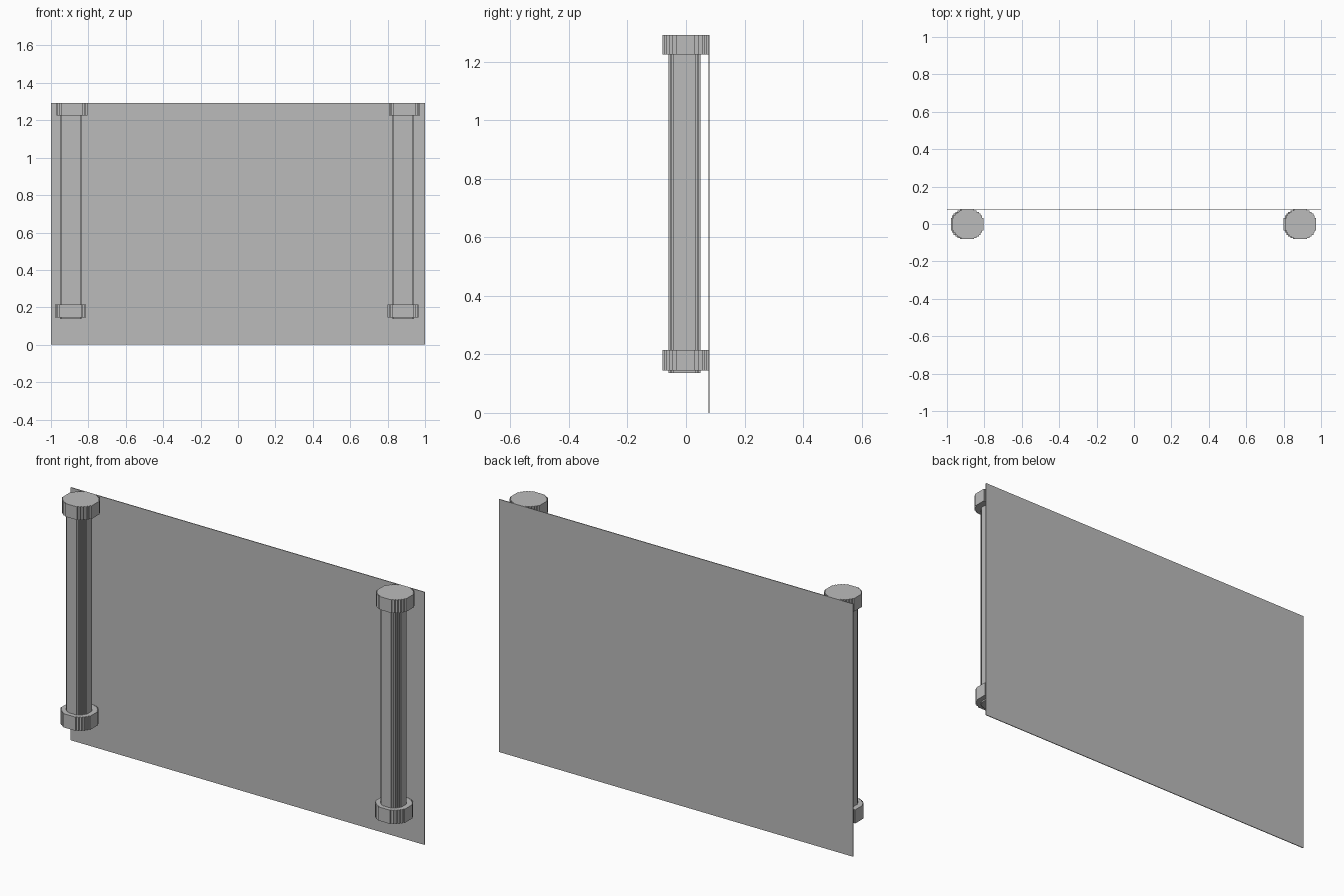
import bpy
import bmesh
from math import cos, sin, radians

default = bpy.data.objects.get("Cube")
if default:
    bpy.data.objects.remove(default, do_unlink=True)

grey = bpy.data.materials.new("plain grey")
grey.use_nodes = True
colour = (0.5, 0.5, 0.5, 1)
grey.diffuse_color = colour
grey.node_tree.nodes["Principled BSDF"].inputs["Base Color"].default_value = colour


def stepped_circle(rx, ry, steps=4):
    """Outline of a circle whose diagonals are cut into small square steps."""
    start, end = 24, 66
    angles = [radians(start + (end - start) * i / steps) for i in range(steps + 1)]
    quarter = [(1.0, sin(angles[0]))]
    for a, b in zip(angles, angles[1:]):
        quarter += [(cos(a), sin(a)), (cos(a), sin(b))]
    quarter += [(cos(angles[-1]), sin(angles[-1])), (cos(angles[-1]), 1.0)]
    # drop doubled corners, then mirror into the other quadrants
    quarter = list(dict.fromkeys(quarter))
    half = quarter + [(-x, y) for x, y in reversed(quarter)]
    ring = half + [(-x, -y) for x, y in half]
    return [(x * rx, y * ry) for x, y in ring]


def prism(name, outline, x, y, low, high):
    """Extrude an outline upward between two heights."""
    bm = bmesh.new()
    base = bm.faces.new([bm.verts.new((x + u, y + v, low)) for u, v in outline])
    top = bmesh.ops.extrude_face_region(bm, geom=[base], use_keep_orig=True)["geom"]
    for v in top:
        if isinstance(v, bmesh.types.BMVert):
            v.co.z = high
    bmesh.ops.recalc_face_normals(bm, faces=bm.faces)
    mesh = bpy.data.meshes.new(name)
    bm.to_mesh(mesh)
    bm.free()
    mesh.materials.append(grey)
    obj = bpy.data.objects.new(name, mesh)
    bpy.context.collection.objects.link(obj)
    return obj


# Thin upright sheet behind the columns
sheet = [(-1, -0.002), (1, -0.002), (1, 0.002), (-1, 0.002)]
prism("back_panel", sheet, 0, 0.079, 0, 1.292)

# Columns with a collar at each end
collar = stepped_circle(0.083, 0.08)
shaft = stepped_circle(0.057, 0.054)
columns = (("right", -0.895, -0.896, -0.888),
           ("left", 0.883, 0.883, 0.89))
for side, shaft_x, foot_x, head_x in columns:
    prism(side + "_column_shaft", shaft, shaft_x, -0.005, 0.137, 1.25)
    prism(side + "_column_base", collar, foot_x, -0.001, 0.145, 0.215)
    prism(side + "_column_head", collar, head_x, -0.001, 1.225, 1.292)
